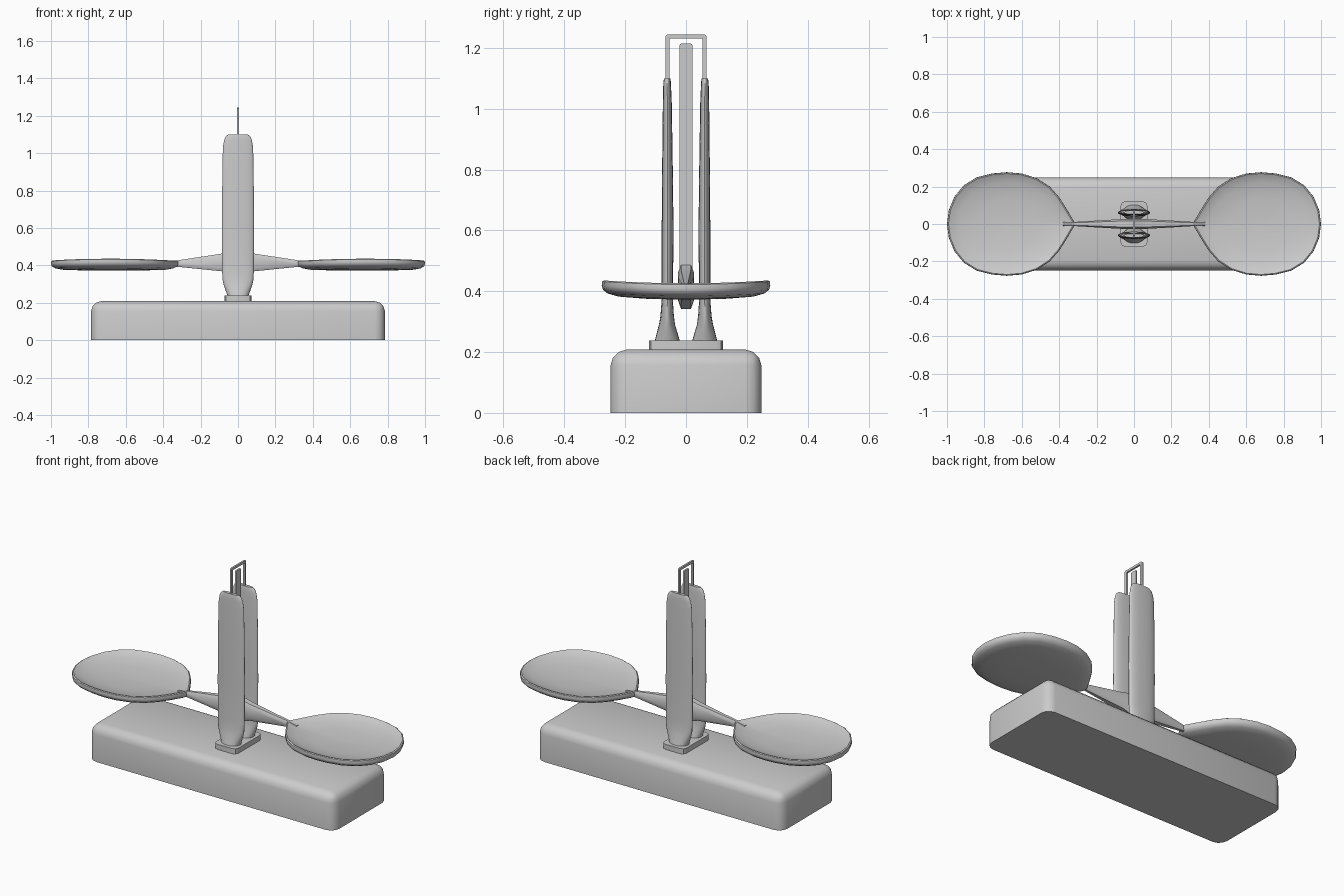
import bpy, bmesh
from math import sin, cos, pi

if "Cube" in bpy.data.objects:
    bpy.data.objects.remove(bpy.data.objects["Cube"])


def finish(name, bm, angle=40):
    bmesh.ops.remove_doubles(bm, verts=bm.verts, dist=1e-5)
    bmesh.ops.recalc_face_normals(bm, faces=bm.faces)
    me = bpy.data.meshes.new(name)
    bm.to_mesh(me)
    bm.free()
    ob = bpy.data.objects.new(name, me)
    bpy.context.collection.objects.link(ob)
    bpy.ops.object.select_all(action='DESELECT')
    bpy.context.view_layer.objects.active = ob
    ob.select_set(True)
    bpy.ops.object.shade_smooth_by_angle(angle=angle * pi / 180)
    return ob


def loft(bm, rings):
    # skin a list of equal-length rings and cap both ends
    vr = [[bm.verts.new(p) for p in r] for r in rings]
    n = len(vr[0])
    for a, b in zip(vr, vr[1:]):
        for i in range(n):
            j = (i + 1) % n
            bm.faces.new((a[i], a[j], b[j], b[i]))
    bm.faces.new(vr[0])
    bm.faces.new(vr[-1])


def box(bm, x0, x1, y0, y1, z0, z1):
    loft(bm, [[(x0, y0, z), (x1, y0, z), (x1, y1, z), (x0, y1, z)] for z in (z0, z1)])


# base block with rounded sides and top
bm = bmesh.new()
box(bm, -.785, .785, -.248, .248, 0, .208)
edges = [e for e in bm.edges if any(v.co.z > .1 for v in e.verts)]
bmesh.ops.bevel(bm, geom=edges, offset=.052, segments=3, profile=.5, affect='EDGES')
finish("base", bm)

# plinth with cut corners
bm = bmesh.new()
box(bm, -.072, .072, -.122, .122, .2, .238)
edges = [e for e in bm.edges if abs(e.verts[0].co.z - e.verts[1].co.z) > .01]
bmesh.ops.bevel(bm, geom=edges, offset=.025, segments=2, profile=.5, affect='EDGES')
finish("plinth", bm)

# twin posts: (z, half width x, inner y, outer y)
post = [(.235, .055, .02, .103), (.26, .064, .027, .097), (.29, .075, .036, .089),
        (.32, .082, .040, .084), (.37, .085, .043, .080), (.6, .086, .041, .080),
        (.85, .084, .044, .078), (1.03, .081, .047, .076), (1.07, .074, .049, .075),
        (1.09, .065, .050, .074), (1.1, .052, .052, .072)]
for side, label in ((-1, "front"), (1, "back")):
    bm = bmesh.new()
    rings = []
    for z, w, y0, y1 in post:
        ring = []
        for k in range(24):
            a = 2 * pi * k / 24
            c, s = cos(a), sin(a)
            x = w * abs(c) ** .8 * (1 if c > 0 else -1)
            ring.append((x, side * ((y0 + y1) / 2 + (y1 - y0) / 2 * s), z))
        rings.append(ring)
    loft(bm, rings)
    finish(label + "_post", bm)

# wire frame joining the post tops
bm = bmesh.new()
path_out = [(-.068, 1.05), (-.068, 1.238), (-.062, 1.244), (.062, 1.244), (.068, 1.238), (.068, 1.05)]
path_in = [(-.055, 1.05), (-.055, 1.231), (-.054, 1.231), (.054, 1.231), (.055, 1.231), (.055, 1.05)]
loft(bm, [[(-.005, o[0], o[1]), (.005, o[0], o[1]), (.005, i[0], i[1]), (-.005, i[0], i[1])]
          for o, i in zip(path_out, path_in)])
finish("top_frame", bm)

# pointer needle
bm = bmesh.new()
box(bm, -.004, .004, -.021, .021, .38, 1.214)
edges = [e for e in bm.edges if all(v.co.z > 1 for v in e.verts) and
         abs(e.verts[0].co.x - e.verts[1].co.x) > .005]
bmesh.ops.bevel(bm, geom=edges, offset=.006, segments=2, profile=.5, affect='EDGES')
finish("pointer", bm)

# tapered beam: (x, half width y, bottom z, top z)
half = [(.0, .027, .342, .488), (.03, .027, .35, .476), (.085, .025, .368, .463),
        (.32, .011, .392, .427), (.38, .011, .392, .415)]
stations = [(-x, w, b, t) for x, w, b, t in half[:0:-1]] + half
bm = bmesh.new()
rings = []
for x, w, b, t in stations:
    c = (t - b) * .2
    rings.append([(x, -w * .6, b), (x, w * .6, b), (x, w, b + c), (x, w, t - c),
                  (x, w * .6, t), (x, -w * .6, t), (x, -w, t - c), (x, -w, b + c)])
loft(bm, rings)
finish("beam", bm)

# egg shaped pans drawn to a point at the beam
edge = [(.32, .012), (.36, .08), (.4, .143), (.45, .2), (.52, .245), (.6, .27), (.68, .277),
        (.76, .27), (.84, .25), (.91, .207), (.96, .146), (.99, .075)]
outline = edge + [(1.0, 0)] + [(x, -y) for x, y in edge[::-1]]
# (scale, z) from underside centre, round the rim, to the dished centre
section = [(.05, .373), (.5, .373), (.8, .376), (.93, .384), (.985, .395), (1, .408), (.995, .422),
           (.975, .426), (.95, .422), (.8, .409), (.5, .4), (.05, .397)]
for side, label in ((-1, "left"), (1, "right")):
    bm = bmesh.new()
    rings = []
    for s, z in section:
        ring = []
        for x, y in outline:
            px, py = .67 + (x - .67) * s, y * s
            ring.append((side * px, py, z + .01 * (py / .277) ** 2))
        rings.append(ring)
    loft(bm, rings)
    finish(label + "_pan", bm, 50)
